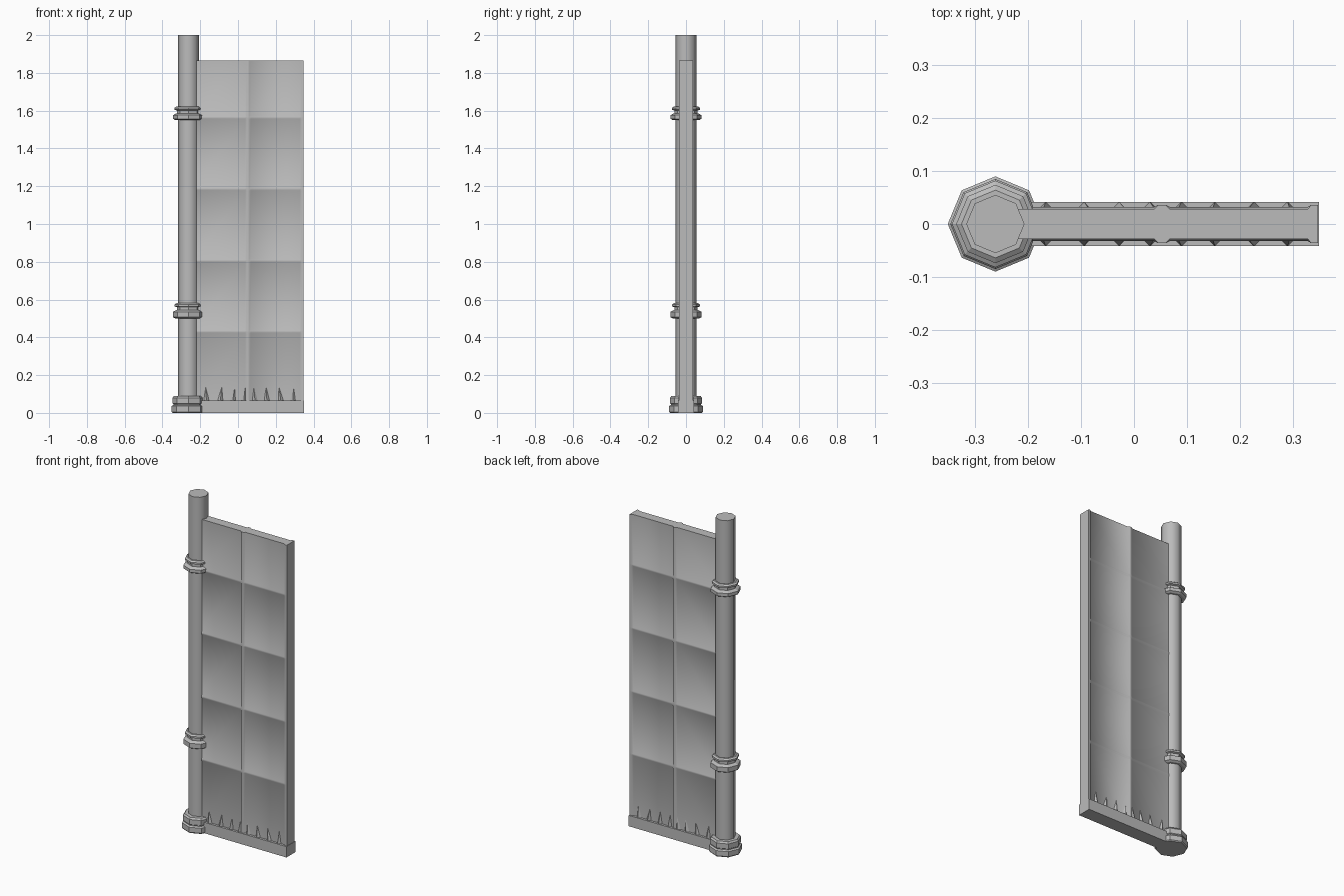
import bpy, bmesh, math

cube = bpy.data.objects.get("Cube")
if cube:
    bpy.data.objects.remove(cube)

grey = bpy.data.materials.new("plain_grey")
grey.use_nodes = True
grey.diffuse_color = (0.5, 0.5, 0.5, 1)
grey.node_tree.nodes["Principled BSDF"].inputs["Base Color"].default_value = (0.5, 0.5, 0.5, 1)

POLE_X = -0.262


def finish(name, bm, smooth_angle=None):
    bmesh.ops.recalc_face_normals(bm, faces=bm.faces)
    mesh = bpy.data.meshes.new(name)
    bm.to_mesh(mesh)
    bm.free()
    mesh.materials.append(grey)
    obj = bpy.data.objects.new(name, mesh)
    bpy.context.collection.objects.link(obj)
    if smooth_angle:
        bpy.ops.object.select_all(action='DESELECT')
        bpy.context.view_layer.objects.active = obj
        obj.select_set(True)
        bpy.ops.object.shade_smooth_by_angle(angle=math.radians(smooth_angle))
    return obj


def octagonal(name, profile, smooth_angle=None):
    """Eight-sided turned solid around the pole axis from (radius, height) points."""
    bm = bmesh.new()
    rings = []
    for r, z in profile:
        rings.append([bm.verts.new((POLE_X + r * math.cos(i * math.pi / 4),
                                    r * math.sin(i * math.pi / 4), z)) for i in range(8)])
    for a, b in zip(rings, rings[1:]):
        for i in range(8):
            j = (i + 1) % 8
            bm.faces.new((a[i], a[j], b[j], b[i]))
    bm.faces.new(rings[0])
    bm.faces.new(rings[-1])
    return finish(name, bm, smooth_angle)


# Pole, its foot and the two double collars
octagonal("pole", [(0.055, 0.01), (0.055, 2.0)], 50)
octagonal("pole_foot", [(0.085, 0), (0.09, 0.006), (0.09, 0.036), (0.08, 0.042),
                        (0.08, 0.046), (0.085, 0.05), (0.085, 0.08), (0.077, 0.09)])


def collar(name, z, thick):
    top = z + thick
    octagonal(name, [(0.07, z), (0.082, z + 0.007), (0.082, top - 0.007), (0.07, top),
                     (0.062, top + 0.003), (0.062, top + 0.018), (0.074, top + 0.022),
                     (0.074, top + 0.032), (0.064, top + 0.039)])


collar("lower_collar", 0.5, 0.042)
collar("upper_collar", 1.55, 0.033)

# Panel with raised ribs, as a grid of stations on each side
FLAT, ROW_RIB, COLUMN_RIB = 0.028, 0.032, 0.036
columns = [(-0.24, FLAT), (0.038, FLAT), (0.046, COLUMN_RIB), (0.06, COLUMN_RIB),
           (0.068, FLAT), (0.328, FLAT), (0.335, COLUMN_RIB), (0.348, COLUMN_RIB)]
rows = [(0.05, FLAT)]
for z in (0.43, 0.805, 1.185, 1.563):
    rows += [(z - 0.011, FLAT), (z - 0.005, ROW_RIB), (z + 0.005, ROW_RIB), (z + 0.011, FLAT)]
rows.append((1.865, FLAT))

bm = bmesh.new()
front, back = [[[bm.verts.new((x, side * max(dx, dz), z)) for x, dx in columns]
                for z, dz in rows] for side in (-1, 1)]
for grid in (front, back):
    for low, high in zip(grid, grid[1:]):
        for i in range(len(columns) - 1):
            bm.faces.new((low[i], low[i + 1], high[i + 1], high[i]))
for r in range(len(rows) - 1):
    for c in (0, -1):
        bm.faces.new((front[r][c], back[r][c], back[r + 1][c], front[r + 1][c]))
for r in (0, -1):
    for c in range(len(columns) - 1):
        bm.faces.new((front[r][c], front[r][c + 1], back[r][c + 1], back[r][c]))
finish("ribbed_panel", bm, 60)

# Plinth under the panel
bm = bmesh.new()
bmesh.ops.create_cube(bm, size=1)
for v in bm.verts:
    v.co = (0.35 if v.co.x > 0 else -0.24, 0.084 * v.co.y, 0.065 * (v.co.z + 0.5))
finish("panel_plinth", bm)

# Small leaning spikes along the foot of the panel, on both faces
spikes = [(-0.167, -0.004), (-0.094, 0.008), (-0.028, 0.01), (0.03, 0.008),
          (0.09, -0.006), (0.153, -0.004), (0.227, -0.01), (0.29, 0.004)]
bm = bmesh.new()
for side in (-1, 1):
    for x, lean in spikes:
        left, right, outer, tip = [bm.verts.new(p) for p in (
            (x - 0.015, side * 0.027, 0.063), (x + 0.015, side * 0.027, 0.063),
            (x, side * 0.042, 0.063), (x + lean, side * 0.03, 0.135))]
        for face in ((left, right, outer), (left, outer, tip),
                     (outer, right, tip), (right, left, tip)):
            bm.faces.new(face)
finish("foot_spikes", bm)
